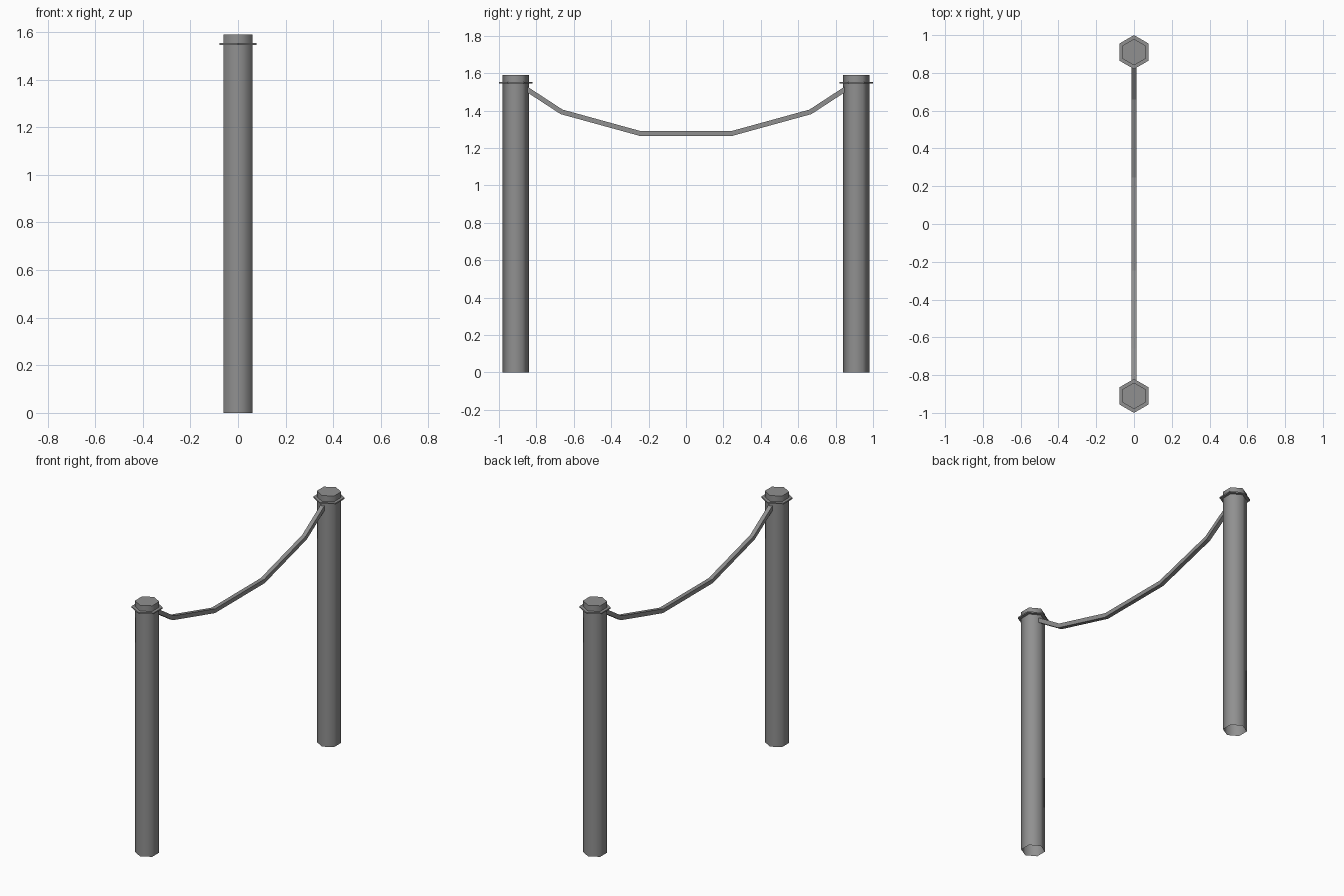
import bpy, bmesh, math
from mathutils import Vector

cube = bpy.data.objects.get("Cube")
if cube:
    bpy.data.objects.remove(cube, do_unlink=True)

grey = bpy.data.materials.new("weathered grey")
grey.use_nodes = True
grey.diffuse_color = (0.28, 0.28, 0.28, 1)
grey.node_tree.nodes["Principled BSDF"].inputs["Base Color"].default_value = grey.diffuse_color

POST_Y, POST_R, POST_H = 0.91, 0.07, 1.59
COLLAR_R, COLLAR_Z, COLLAR_T = 0.09, 1.55, 0.008
ROPE = 0.013


def finish(name, bm, smooth=False):
    bmesh.ops.recalc_face_normals(bm, faces=bm.faces)
    mesh = bpy.data.meshes.new(name)
    bm.to_mesh(mesh)
    bm.free()
    mesh.materials.append(grey)
    obj = bpy.data.objects.new(name, mesh)
    bpy.context.collection.objects.link(obj)
    if smooth:
        bpy.ops.object.select_all(action='DESELECT')
        obj.select_set(True)
        bpy.context.view_layer.objects.active = obj
        bpy.ops.object.shade_smooth_by_angle(angle=math.radians(65))
    return obj


def hexagon(name, y, radius, z0, z1, open_base=False, smooth=False):
    """Six-sided prism with corners pointing along y."""
    bm = bmesh.new()
    ring = [bm.verts.new((radius * math.sin(i * math.pi / 3),
                          y + radius * math.cos(i * math.pi / 3), z0)) for i in range(6)]
    base = bm.faces.new(ring)
    top = bmesh.ops.extrude_face_region(bm, geom=[base], use_keep_orig=True)
    bmesh.ops.translate(bm, vec=(0, 0, z1 - z0),
                        verts=[v for v in top["geom"] if isinstance(v, bmesh.types.BMVert)])
    bmesh.ops.recalc_face_normals(bm, faces=bm.faces)
    if open_base:
        bmesh.ops.delete(bm, geom=[base], context='FACES_ONLY')
    return finish(name, bm, smooth)


# Posts with a thin collar near the top
for side, y in (("front", -POST_Y), ("back", POST_Y)):
    hexagon(side + "_post", y, POST_R, 0, POST_H, open_base=True, smooth=True)
    hexagon(side + "_collar", y, COLLAR_R, COLLAR_Z - COLLAR_T / 2, COLLAR_Z + COLLAR_T / 2)

# Sagging rope: square section swept along a mirrored path with mitred joints
half = [(-0.86, 1.52), (-0.665, 1.393), (-0.247, 1.278)]
path = [Vector(p) for p in half + [(-y, z) for y, z in reversed(half)]]
bm = bmesh.new()
rings = []
for i, p in enumerate(path):
    before = (p - path[max(i - 1, 0)]).normalized()
    after = (path[min(i + 1, len(path) - 1)] - p).normalized()
    along = (before + after).normalized()
    ref = after if after.length else before
    across = Vector((-along.y, along.x)) * ROPE / along.dot(ref)
    rings.append([bm.verts.new((sx * ROPE, p.x + sz * across.x, p.y + sz * across.y))
                  for sx, sz in ((-1, -1), (1, -1), (1, 1), (-1, 1))])
for a, b in zip(rings, rings[1:]):
    for k in range(4):
        n = (k + 1) % 4
        bm.faces.new((a[k], a[n], b[n], b[k]))
bm.faces.new(rings[0])
bm.faces.new(rings[-1])
finish("rope", bm)
